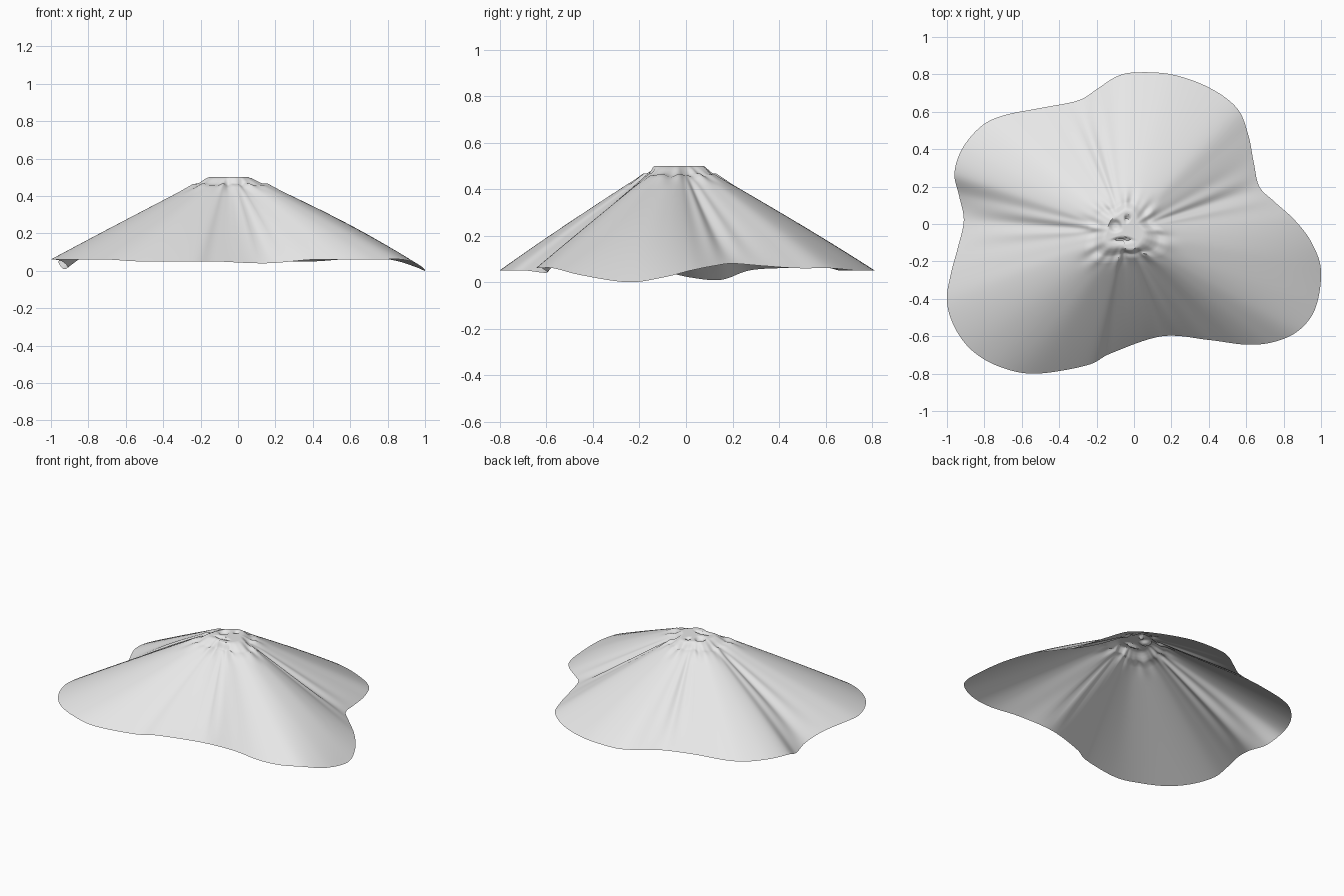
import bpy, bmesh, math
from mathutils import Vector

cube = bpy.data.objects.get("Cube")
if cube:
    bpy.data.objects.remove(cube, do_unlink=True)

# Wavy hem of the cloth, counter-clockwise, as (x, y, z)
HEM = [(0, .81, .05), (.2, .8, .05), (.4, .73, .05), (.55, .62, .06),
       (.61, .48, .06), (.64, .33, .07), (.67, .2, .08), (.75, .12, .07),
       (.86, .02, .05), (.95, -.1, .02), (1, -.25, 0), (.97, -.45, .03),
       (.88, -.57, .06), (.75, -.63, .06), (.6, -.645, .06), (.4, -.62, .06),
       (.15, -.6, .04), (-.12, -.69, .05), (-.25, -.755, .05), (-.52, -.8, .05),
       (-.7, -.77, .06), (-.85, -.69, .06), (-.95, -.57, .06), (-1, -.42, .06),
       (-.98, -.27, .06), (-.94, -.12, .05), (-.91, .02, .02), (-.935, .15, .01),
       (-.96, .27, .05), (-.92, .4, .06), (-.82, .52, .06), (-.7, .58, .06),
       (-.5, .62, .06), (-.3, .66, .05), (-.2, .72, .05), (-.1, .785, .05)]
HEM.reverse()
CENTER = Vector((-.05, -.04, 0))
TOP, SHOULDER, SKIRT = .5, .46, .065
STEPS = 8                     # hem samples between control points
CREASES = [18, -70, 176, 110]  # fold directions in degrees
DENTS = [(-.1, -.01, .03, .03), (-.035, .03, .016, .014), (-.06, -.085, .05, .012)]


def closed_spline(points, steps):
    """Smooth closed curve through the points."""
    pts = [Vector(p) for p in points]
    n = len(pts)
    curve = []
    for i in range(n):
        a, b, c, d = (pts[(i + k) % n] for k in (-1, 0, 1, 2))
        for j in range(steps):
            t = j / steps
            curve.append(b + (c - a) * t / 2 + (a * 2 - b * 5 + c * 4 - d) * t * t / 2
                         + (b * 3 - a - c * 3 + d) * t ** 3 / 2)
    return curve


def crown_height(x, y):
    """Flat crown with a few shallow dents."""
    return TOP - sum(.018 * math.exp(-(((x - a) / rx) ** 2 + ((y - b) / ry) ** 2) ** 2)
                     for a, b, rx, ry in DENTS)


def fold_height(angle, u):
    """Radial ripples beside each crease, fading towards crown and hem."""
    h = 0
    for deg in CREASES:
        d = (angle - math.radians(deg) + math.pi) % math.tau - math.pi
        h += math.cos(d * 32) * math.exp(-(d / .16) ** 2)
    return -.008 * h * 4 * u * (1 - u)


def spoke(rim):
    """Points from the crown down to one hem point."""
    out = rim - CENTER
    dist = math.hypot(out.x, out.y)
    angle = math.atan2(out.y, out.x)
    ray = Vector((out.x, out.y, 0)) / dist
    crown = .1 + .012 * math.cos(3 * angle + 1.8) + .006 * math.cos(5 * angle)
    shoulder = max(.2 * dist, crown + .035)
    pucker = math.sin(13 * angle) + .6 * math.sin(21 * angle + 1)
    path = []
    for k in range(1, 11):
        p = CENTER + ray * crown * k / 10
        p.z = crown_height(p.x, p.y)
        path.append(p)
    # Neck between the crown and the shoulder
    for t in (.2, .4, .6, .8):
        p = CENTER + ray * (crown + (shoulder - crown) * t)
        drop = t * t * (3 - 2 * t)
        p.z = TOP + (SHOULDER - TOP) * drop - .006 * math.sin(math.pi * t)
        p.z += .005 * pucker * t
        path.append(p)
    # Straight skirt that curls near the hem
    rings = 26
    for k in range(rings + 1):
        u = k / rings
        p = CENTER + ray * (shoulder + (dist - shoulder) * u)
        p.z = SHOULDER + (SKIRT - SHOULDER) * u + (rim.z - SKIRT) * u ** 3
        p.z += fold_height(angle, u) + .005 * pucker * math.exp(-(u / .07) ** 2)
        path.append(p)
    return path


# Draped cloth as a single open sheet
bm = bmesh.new()
spokes = [[bm.verts.new(p) for p in spoke(r)] for r in closed_spline(HEM, STEPS)]
hub = bm.verts.new((CENTER.x, CENTER.y, crown_height(CENTER.x, CENTER.y)))
for i, here in enumerate(spokes):
    after = spokes[(i + 1) % len(spokes)]
    bm.faces.new((hub, after[0], here[0]))
    for k in range(len(here) - 1):
        bm.faces.new((here[k], after[k], after[k + 1], here[k + 1]))
bmesh.ops.recalc_face_normals(bm, faces=bm.faces)
bm.normal_update()
if sum(f.normal.z for f in bm.faces) < 0:
    bmesh.ops.reverse_faces(bm, faces=bm.faces)
mesh = bpy.data.meshes.new("draped_cloth")
bm.to_mesh(mesh)
bm.free()
cloth = bpy.data.objects.new("draped_cloth", mesh)
bpy.context.collection.objects.link(cloth)

# Plain light grey fabric
grey = bpy.data.materials.new("light_grey_fabric")
grey.use_nodes = True
grey.diffuse_color = (.8, .8, .8, 1)
grey.node_tree.nodes["Principled BSDF"].inputs["Base Color"].default_value = (.8, .8, .8, 1)
mesh.materials.append(grey)

bpy.ops.object.select_all(action='DESELECT')
cloth.select_set(True)
bpy.context.view_layer.objects.active = cloth
bpy.ops.object.shade_smooth_by_angle(angle=math.radians(50))
